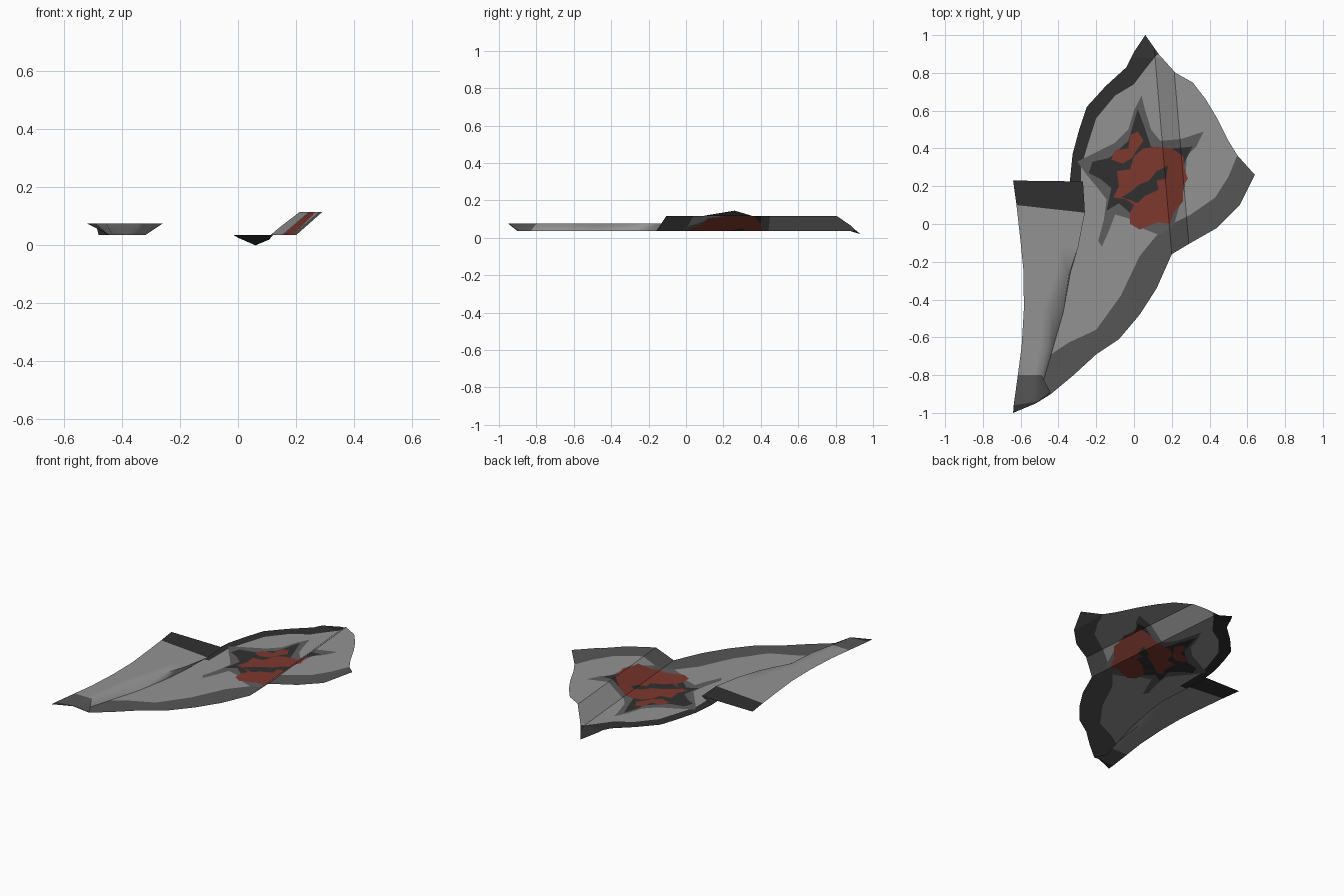
import bpy, math
from mathutils import Vector
from mathutils.geometry import delaunay_2d_cdt

LOW, HIGH, FOLD = 0.035, 0.115, 0.075


def material(name, rgb):
    m = bpy.data.materials.new(name)
    m.diffuse_color = (*rgb, 1)
    return m


MATS = [material("light_grey_cloth", (0.29, 0.29, 0.29)),
        material("grey_border", (0.092, 0.092, 0.092)),
        material("charcoal_border", (0.03, 0.03, 0.03)),
        material("red_stain", (0.21, 0.04, 0.028)),
        material("grey_splash", (0.11, 0.11, 0.11))]
LIGHT, GREY, DARK, RED, SPLASH = range(5)


def inside(p, poly):
    hit = False
    for (ax, ay), (bx, by) in zip(poly, poly[1:] + poly[:1]):
        if (ay > p[1]) != (by > p[1]) and p[0] < ax + (p[1] - ay) * (bx - ax) / (by - ay):
            hit = not hit
    return hit


def clamp(t):
    return max(0.0, min(1.0, t))


def make(name, verts, faces, colours):
    me = bpy.data.meshes.new(name)
    me.from_pydata(verts, [], faces)
    for m in MATS:
        me.materials.append(m)
    for f, c in zip(me.polygons, colours):
        f.material_index = c
    ob = bpy.data.objects.new(name, me)
    bpy.context.collection.objects.link(ob)
    return ob


# Fold rows, back to front: outer edge, raised crease, lower crease
ROWS = [((-0.64, 0.23), (-0.27, 0.225), (-0.34, 0.22)),
        ((-0.622, 0.10), (-0.26, 0.06), (-0.33, 0.08)),
        ((-0.60, -0.10), (-0.295, -0.12), (-0.32, -0.10)),
        ((-0.585, -0.25), (-0.345, -0.27), (-0.335, -0.25)),
        ((-0.583, -0.45), (-0.44, -0.45), (-0.375, -0.47)),
        ((-0.595, -0.65), (-0.455, -0.65), (-0.43, -0.66)),
        ((-0.615, -0.80), (-0.49, -0.80), (-0.48, -0.83)),
        ((-0.637, -0.96), (-0.515, -0.94), (-0.445, -0.89)),
        ((-0.64, -1.0), (-0.52, -0.95), (-0.44, -0.90))]

# Main sheet outline; its left side follows the lower crease
OUTLINE = [(0.06, 1.0), (-0.0, 0.91), (-0.04, 0.83), (-0.15, 0.73), (-0.25, 0.62),
           (-0.29, 0.50), (-0.325, 0.37)] + [r[2] for r in ROWS] + [
           (-0.32, -0.80), (-0.20, -0.69), (-0.08, -0.61), (0.03, -0.48), (0.12, -0.34),
           (0.20, -0.16), (0.30, -0.10), (0.44, -0.02), (0.56, 0.10), (0.64, 0.26),
           (0.55, 0.36), (0.50, 0.44), (0.44, 0.56), (0.38, 0.66), (0.31, 0.75),
           (0.22, 0.80), (0.13, 0.90)]

# Painted areas, first match wins
STREAK = [(-0.07, 0.14), (-0.02, 0.17), (0.03, 0.21), (0.08, 0.23), (0.12, 0.28), (0.18, 0.31),
          (0.17, 0.24), (0.12, 0.23), (0.13, 0.18), (0.06, 0.15), (0.02, 0.11), (-0.03, 0.13)]
BLOB = [(-0.11, 0.14), (-0.08, 0.20), (-0.09, 0.28), (-0.02, 0.29), (0.0, 0.36), (0.05, 0.40),
        (0.12, 0.41), (0.20, 0.40), (0.26, 0.36), (0.265, 0.30), (0.285, 0.24), (0.26, 0.20),
        (0.26, 0.12), (0.21, 0.06), (0.19, 0.0), (0.13, 0.01), (0.03, -0.03), (-0.02, 0.0),
        (-0.02, 0.06), (0.0, 0.10), (-0.04, 0.13)]
DROP = [(-0.12, 0.34), (-0.10, 0.39), (-0.03, 0.40), (-0.02, 0.47), (0.02, 0.49), (0.05, 0.44),
        (0.02, 0.40), (-0.01, 0.35), (-0.06, 0.32)]
STAR = [(0.02, 0.61), (0.06, 0.50), (0.09, 0.41), (0.20, 0.40), (0.31, 0.41), (0.27, 0.33),
        (0.22, 0.20), (0.15, 0.05), (0.0, 0.04), (-0.08, 0.11), (-0.145, 0.07), (-0.12, 0.19),
        (-0.18, 0.24), (-0.24, 0.27), (-0.22, 0.33), (-0.13, 0.35), (-0.03, 0.44)]
HALO = [(0.04, 0.68), (0.06, 0.60), (0.09, 0.50), (0.14, 0.44), (0.25, 0.45), (0.37, 0.49),
        (0.33, 0.41), (0.28, 0.36), (0.27, 0.20), (0.21, -0.01), (0.14, -0.06), (0.06, -0.03),
        (-0.03, 0.03), (-0.10, 0.05), (-0.13, -0.03), (-0.17, -0.12), (-0.19, -0.09),
        (-0.16, 0.02), (-0.145, 0.13), (-0.20, 0.20), (-0.25, 0.26), (-0.30, 0.33),
        (-0.20, 0.38), (-0.10, 0.43), (-0.03, 0.50), (0.0, 0.60)]
LEFT_BORDER = [(0.15, 0.91), (0.12, 0.895), (0.06, 0.82), (0.0, 0.74), (-0.10, 0.68),
               (-0.20, 0.56), (-0.245, 0.42), (-0.28, 0.30), (-0.28, 0.10), (-0.5, 0.1),
               (-0.5, 0.7), (0.0, 1.1), (0.15, 1.1)]
RIGHT_BORDER = [(-0.6, -0.76), (-0.47, -0.71), (-0.35, -0.63), (-0.20, -0.56), (-0.07, -0.38),
                (0.03, -0.17), (0.12, -0.06), (0.20, 0.0), (0.30, 0.05), (0.43, 0.14),
                (0.50, 0.25), (0.55, 0.37), (0.75, 0.36), (0.7, -0.2), (0.2, -0.8), (-0.6, -1.1)]
PAINT = [(STREAK, DARK), (BLOB, RED), (DROP, RED), (STAR, DARK), (HALO, SPLASH),
         (LEFT_BORDER, DARK), (RIGHT_BORDER, GREY)]


# Sheet relief: a step up to the right, a lifted right corner, a drooping back tip
def step_x(y):
    return 0.2 - 0.085 * (y + 0.16)


def height(x, y):
    z = LOW + (HIGH - LOW) * clamp((x - step_x(y)) / 0.095)
    z += 0.03 * clamp((x - 0.55) / 0.09)
    return z - LOW * clamp((y - 0.88) / 0.12)


CREASES = [[(step_x(y) + dx, y) for y in (-0.5, 1.15)] for dx in (0, 0.095)]
CREASES += [[(0.55, -0.3), (0.55, 0.6)], [(-0.2, 0.88), (0.4, 0.88)]]

# Main sheet: triangulate with every painted edge and crease cut in
pts, edges = [], []
for line, closed in [(OUTLINE, True)] + [(p, True) for p, _ in PAINT] + [(c, False) for c in CREASES]:
    n, s = len(line), len(pts)
    pts += [Vector(p) for p in line]
    edges += [(s + i, s + (i + 1) % n) for i in range(n if closed else n - 1)]
res = delaunay_2d_cdt(pts, edges, [], 0, 1e-5)
faces, colours = [], []
for f in res[2]:
    c = sum((res[0][i] for i in f), Vector((0, 0))) / len(f)
    if inside(c, OUTLINE):
        faces.append(list(f))
        colours.append(next((k for poly, k in PAINT if inside(c, poly)), LIGHT))
used = sorted({i for f in faces for i in f})
index = {v: i for i, v in enumerate(used)}
verts = [(res[0][v].x, res[0][v].y, height(*res[0][v])) for v in used]
make("cloth_sheet", verts, [[index[i] for i in f] for f in faces], colours)

# Folded flap lofted from the rows, overlapping the main sheet at the back
verts, faces, colours = [], [], []
for o, t, b in ROWS:
    for k in (0, 0.4, 0.7, 1):
        verts.append((o[0] + (t[0] - o[0]) * k, o[1] + (t[1] - o[1]) * k, FOLD))
    verts.append((*b, LOW))
for i in range(len(ROWS) - 1):
    for j in range(4):
        a = i * 5 + j
        faces.append((a, a + 5, a + 6, a + 1))
        colours.append({0: DARK, 6: GREY, 7: DARK}.get(i, LIGHT))
flap = make("folded_flap", verts, faces, colours)
bpy.context.view_layer.objects.active = flap
flap.select_set(True)
bpy.ops.object.shade_smooth_by_angle(angle=math.radians(65))
